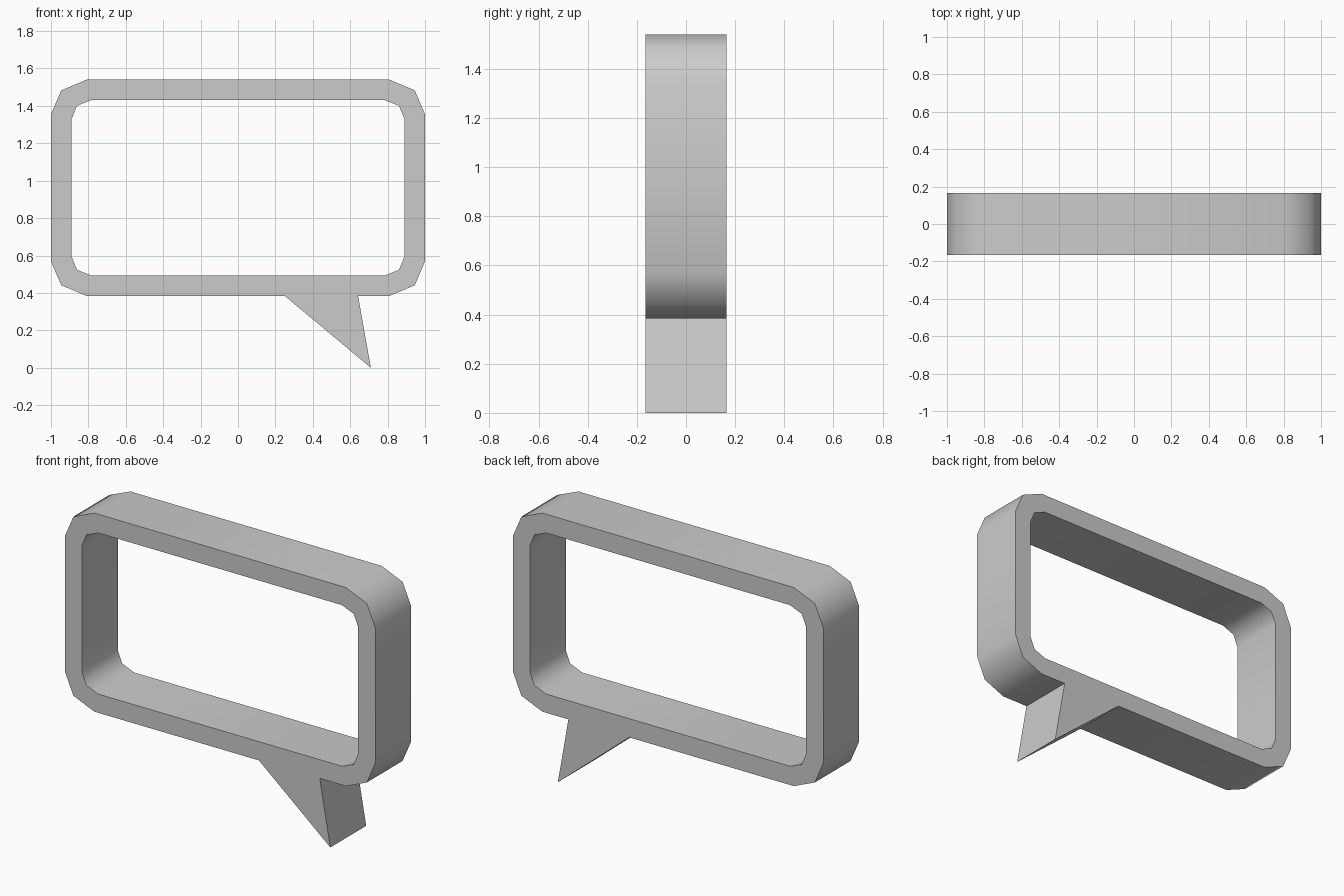
import bpy, bmesh, math

cube = bpy.data.objects.get("Cube")
if cube:
    bpy.data.objects.remove(cube, do_unlink=True)

DEPTH = 0.165   # half thickness
MID_Z = 0.962   # height of the frame centre

grey = bpy.data.materials.new("light grey")
grey.use_nodes = True
colour = (0.6, 0.6, 0.6, 1)
grey.diffuse_color = colour
grey.node_tree.nodes["Principled BSDF"].inputs["Base Color"].default_value = colour


def finish(name, bm):
    bmesh.ops.recalc_face_normals(bm, faces=bm.faces)
    mesh = bpy.data.meshes.new(name)
    bm.to_mesh(mesh)
    bm.free()
    mesh.materials.append(grey)
    obj = bpy.data.objects.new(name, mesh)
    bpy.context.collection.objects.link(obj)
    bpy.ops.object.select_all(action="DESELECT")
    obj.select_set(True)
    bpy.context.view_layer.objects.active = obj
    bpy.ops.object.shade_smooth_by_angle(angle=math.radians(50))


def rounded_loop(corner):
    """Mirror one corner's points into a full closed outline."""
    points = []
    for sx, sz in ((1, 1), (-1, 1), (-1, -1), (1, -1)):
        part = corner if sx == sz else corner[::-1]
        points += [(sx * x, MID_Z + sz * z) for x, z in part]
    return points


def ring(bm, points, y):
    return [bm.verts.new((x, y, z)) for x, z in points]


def bridge(bm, a, b):
    for i in range(len(a)):
        j = (i + 1) % len(a)
        bm.faces.new((a[i], a[j], b[j], b[i]))


# Hollow rectangular frame with faceted corners
outer = rounded_loop([(1, 0.393), (0.945, 0.521), (0.81, 0.578)])
inner = rounded_loop([(0.89, 0.367), (0.861, 0.438), (0.785, 0.469)])
bm = bmesh.new()
loops = [ring(bm, outer, -DEPTH), ring(bm, outer, DEPTH),
         ring(bm, inner, DEPTH), ring(bm, inner, -DEPTH)]
for k in range(4):
    bridge(bm, loops[k], loops[(k + 1) % 4])
finish("bubble_frame", bm)

# Pointed tail, open where it meets the frame
tail = [(0.25, 0.384), (0.71, 0), (0.642, 0.384)]
bm = bmesh.new()
front, back = ring(bm, tail, -DEPTH), ring(bm, tail, DEPTH)
bm.faces.new(front)
bm.faces.new(back)
for i in range(2):
    bm.faces.new((front[i], front[i + 1], back[i + 1], back[i]))
finish("bubble_tail", bm)
